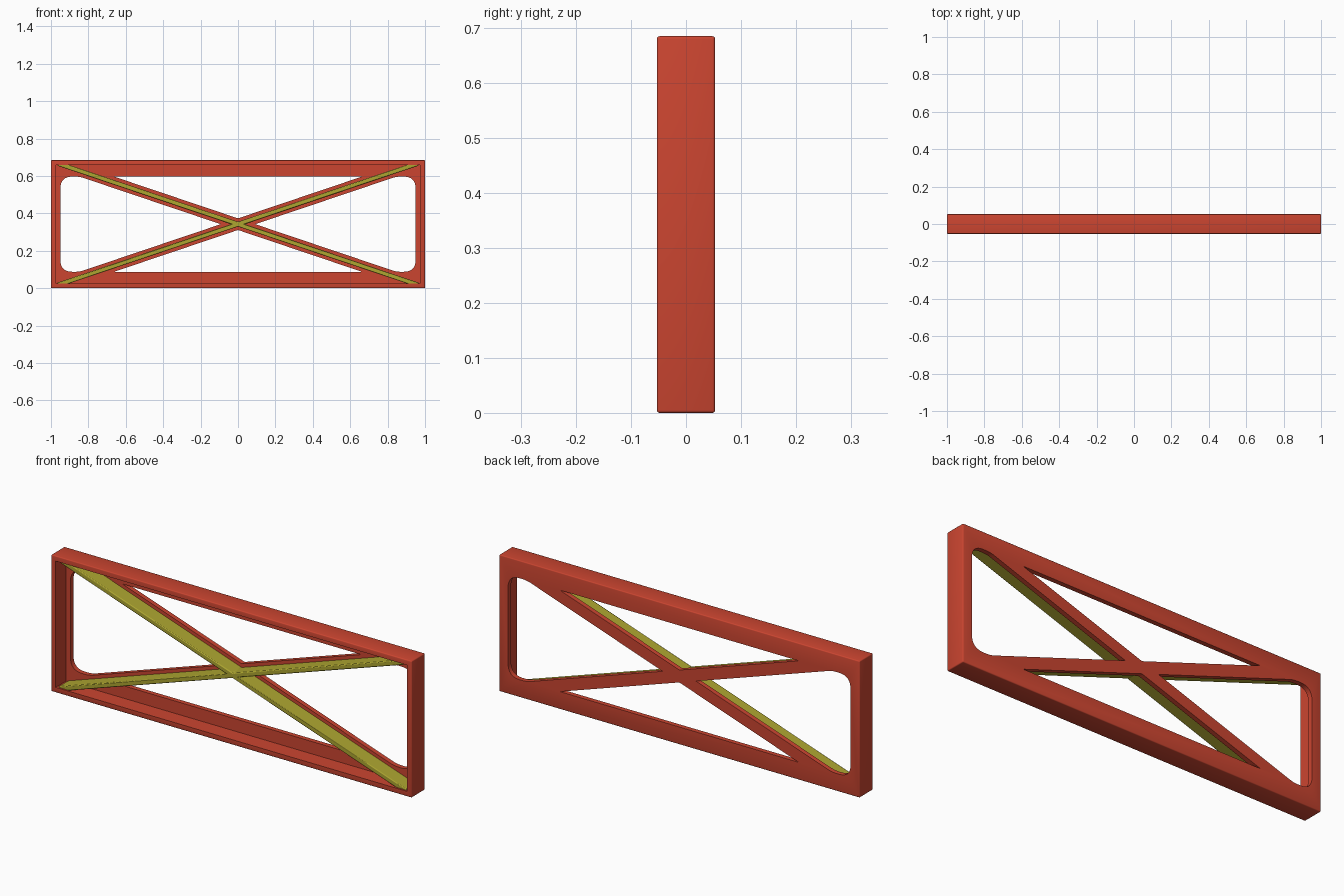
import bpy, bmesh
from math import atan, degrees, hypot, radians
from mathutils import Matrix, Vector

if "Cube" in bpy.data.objects:
    bpy.data.objects.remove(bpy.data.objects["Cube"])

W, H, D = 1.0, 0.685, 0.053      # half length, height, half depth
LIP, WEB = 0.026, 0.024          # rim wall and back web thickness
ZC = H / 2
SLOPE, BRACE = 0.337, 0.031      # brace slope and half height of its flange
HX, HZ = 0.95, ZC - 0.088        # half size of the window in the back web


def material(name, rgb):
    m = bpy.data.materials.new(name)
    m.diffuse_color = (*rgb, 1)
    m.use_nodes = True
    m.node_tree.nodes["Principled BSDF"].inputs["Base Color"].default_value = m.diffuse_color
    return m


def make(name, bm, mat=None):
    bmesh.ops.recalc_face_normals(bm, faces=bm.faces)
    me = bpy.data.meshes.new(name)
    bm.to_mesh(me)
    bm.free()
    ob = bpy.data.objects.new(name, me)
    bpy.context.collection.objects.link(ob)
    if mat:
        me.materials.append(mat)
    return ob


def box(name, size, loc, mat=None, angle=0.0):
    bm = bmesh.new()
    bmesh.ops.create_cube(bm, size=1, matrix=Matrix.Translation(loc)
                          @ Matrix.Rotation(angle, 4, 'Y')
                          @ Matrix.Diagonal((*size, 1)))
    return make(name, bm, mat)


def rounded(points):
    """Polygon of (x, z, setback) with curved corners."""
    out = []
    for i, (x, z, s) in enumerate(points):
        p = Vector((x, z))
        a, b = Vector(points[i - 1][:2]), Vector(points[(i + 1) % len(points)][:2])
        a = p + (a - p).normalized() * s
        b = p + (b - p).normalized() * s
        for k in range(9):
            t = k / 8
            q = a * (1 - t) ** 2 + p * (2 * t * (1 - t)) + b * t ** 2
            out.append(q)
    return out


def prism(name, outline, sx, sz):
    bm = bmesh.new()
    f = bm.faces.new([bm.verts.new((p.x * sx, -0.2, ZC + p.y * sz)) for p in outline])
    ext = bmesh.ops.extrude_face_region(bm, geom=[f])['geom']
    bmesh.ops.translate(bm, vec=(0, 0.4, 0),
                        verts=[v for v in ext if isinstance(v, bmesh.types.BMVert)])
    return make(name, bm)


def boolean(ob, tool, op):
    m = ob.modifiers.new(op.lower(), 'BOOLEAN')
    m.operation, m.solver, m.object = op, 'EXACT', tool
    bpy.context.view_layer.objects.active = ob
    bpy.ops.object.modifier_apply(modifier=m.name)
    bpy.data.objects.remove(tool)


def smooth(ob):
    bpy.ops.object.select_all(action='DESELECT')
    ob.select_set(True)
    bpy.context.view_layer.objects.active = ob
    bpy.ops.object.shade_smooth_by_angle(angle=radians(35))


red = material("red_frame", (0.60, 0.06, 0.03))
olive = material("olive_rib", (0.42, 0.38, 0.03))

# Frame: softened block, hollowed from the front to leave rim and back web
frame = box("frame", (2 * W, 2 * D, H), (0, 0, ZC), red)
bm = bmesh.new()
bm.from_mesh(frame.data)
bmesh.ops.bevel(bm, geom=bm.edges[:], offset=0.005, segments=3, profile=0.5,
                affect='EDGES')
bm.to_mesh(frame.data)
bm.free()
pocket = box("pocket", (2 * (W - LIP), 0.2, H - 2 * LIP), (0, D - WEB - 0.1, ZC))
boolean(frame, pocket, 'DIFFERENCE')

# Windows: rounded side openings and top and bottom triangles leave crossed flanges
xs = (HZ + BRACE) / SLOPE
side = rounded([(HX, -HZ, 0.065), (HX, HZ, 0.065), (xs, HZ, 0.025),
                (BRACE / SLOPE, 0, 0.004), (xs, -HZ, 0.025)])
xt = (HZ - BRACE) / SLOPE
tri = rounded([(xt, HZ, 0.008), (-xt, HZ, 0.008), (0, BRACE, 0.006)])
for s in (-1, 1):
    boolean(frame, prism("side_window", side, s, 1), 'DIFFERENCE')
    boolean(frame, prism("triangle_window", tri, 1, s), 'DIFFERENCE')
smooth(frame)

# Crossed stiffening ribs standing forward on the brace flanges
length = 2 * 0.962 * hypot(1, SLOPE)
y0, y1 = -0.045, D - 0.01
size, loc = (length, y1 - y0, 0.024), (0, (y0 + y1) / 2, ZC)
ribs = box("cross_ribs", size, loc, olive, atan(SLOPE))
boolean(ribs, box("second_rib", size, loc, olive, -atan(SLOPE)), 'UNION')
bev = ribs.modifiers.new("soft_edges", 'BEVEL')
bev.width, bev.segments = 0.004, 2
smooth(ribs)
